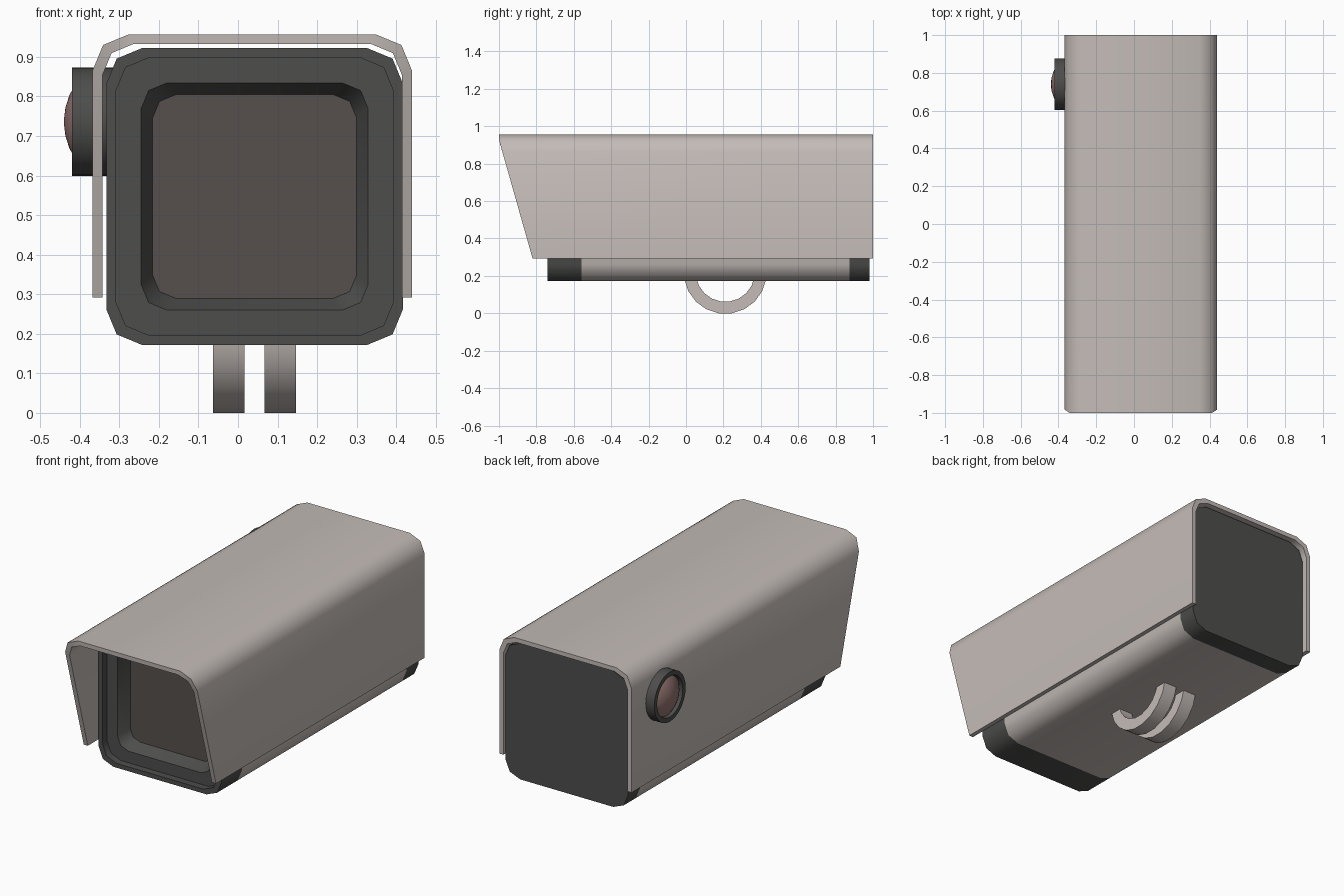
import bpy, bmesh
from math import sin, cos, pi, radians, sqrt

if "Cube" in bpy.data.objects:
    bpy.data.objects.remove(bpy.data.objects["Cube"])


def material(name, rgb):
    m = bpy.data.materials.new(name)
    m.diffuse_color = (*rgb, 1)
    m.use_nodes = True
    m.node_tree.nodes["Principled BSDF"].inputs["Base Color"].default_value = m.diffuse_color
    return m


SHELL = material("shell_paint", (0.55, 0.50, 0.475))
DARK = material("dark_plastic", (0.075, 0.075, 0.073))
GLASS = material("window_glass", (0.092, 0.08, 0.074))
RED = material("red_lens", (0.30, 0.18, 0.17))


def loft(name, loops, mat, cap_start=True, cap_end=True, ring=False, angle=50):
    """Skin closed loops of points; ring joins the last loop to the first."""
    bm = bmesh.new()
    rows = [[bm.verts.new(p) for p in loop] for loop in loops]
    n = len(rows[0])
    pairs = list(zip(rows, rows[1:])) + ([(rows[-1], rows[0])] if ring else [])
    for a, b in pairs:
        for i in range(n):
            j = (i + 1) % n
            bm.faces.new((a[i], a[j], b[j], b[i]))
    if cap_start and not ring:
        bm.faces.new(rows[0][::-1])
    if cap_end and not ring:
        bm.faces.new(rows[-1])
    bmesh.ops.recalc_face_normals(bm, faces=bm.faces[:])
    me = bpy.data.meshes.new(name)
    bm.to_mesh(me)
    bm.free()
    me.materials.append(mat)
    ob = bpy.data.objects.new(name, me)
    bpy.context.collection.objects.link(ob)
    bpy.ops.object.select_all(action='DESELECT')
    ob.select_set(True)
    bpy.context.view_layer.objects.active = ob
    bpy.ops.object.shade_smooth_by_angle(angle=radians(angle))
    return ob


def corner(cx, cz, r, start):
    """Quarter arc in two segments."""
    return [(cx + r * cos(start + k * pi / 4), cz + r * sin(start + k * pi / 4))
            for k in range(3)]


BX, BZ, BH = 0.042, 0.547, 0.375      # housing centre and half size


def section(y, inset, r):
    """Rounded square across the housing at depth y."""
    h = BH - inset - r
    pts = []
    for k, (sx, sz) in enumerate([(1, 1), (-1, 1), (-1, -1), (1, -1)]):
        pts += corner(BX + sx * h, BZ + sz * h, r, k * pi / 2)
    return [(x, y, z) for x, z in pts]


# Housing: middle shell and dark end caps
loft("housing_body", [section(-0.56, 0, 0.09), section(0.875, 0, 0.09)], SHELL)
loft("rear_cap", [section(0.875, 0, 0.09), section(0.98, 0, 0.09)], DARK)

# Front bezel with stepped rim and sloped window recess
loft("front_bezel", [section(-0.56, 0, 0.09), section(-0.74, 0, 0.09),
                     section(-0.74, 0.024, 0.085), section(-0.70, 0.024, 0.085),
                     section(-0.70, 0.088, 0.065), section(-0.63, 0.117, 0.06)],
     DARK, cap_end=False)
loft("front_window", [section(-0.63, 0.117, 0.06), section(-0.62, 0.117, 0.06)], GLASS)


# Sun hood: bent sheet with raked front edge
def hood_profile(x0, x1, top, r):
    return ([(x1, 0.292)] + corner(x1 - r, top - r, r, 0)
            + corner(x0 + r, top - r, r, pi / 2) + [(x0, 0.292)])


def rake(z):
    return max(-1.0, -0.82 - (z - 0.292) * 0.18 / 0.635)


outline = (hood_profile(-0.368, 0.44, 0.957, 0.092)
           + hood_profile(-0.343, 0.415, 0.933, 0.08)[::-1])
n = len(outline)
hood = loft("sun_hood", [[(x, rake(z), z) for x, z in outline],
                         [(x, 1.0, z) for x, z in outline]],
            SHELL, cap_start=False, cap_end=False)
# Close both sheet ends with quads between outer and inner outline
bm = bmesh.new()
bm.from_mesh(hood.data)
bm.verts.ensure_lookup_table()
for base in (0, n):
    for i in range(n // 2 - 1):
        ids = (i, i + 1, n - 2 - i, n - 1 - i)
        f = bm.faces.new([bm.verts[base + k] for k in ids])
        f.smooth = True
        for e in f.edges:
            if len(e.link_faces) == 2 and e.calc_face_angle(0) > 0.9:
                e.smooth = False
bmesh.ops.recalc_face_normals(bm, faces=bm.faces[:])
bm.to_mesh(hood.data)
bm.free()
bpy.ops.object.select_all(action='DESELECT')
hood.select_set(True)
bpy.context.view_layer.objects.active = hood
bpy.ops.object.shade_smooth_by_angle(angle=radians(50))


# Side sensor: barrel with hollow rim and domed lens
def disc(x, r, count=32):
    return [(x, 0.74 + r * cos(2 * pi * k / count), 0.736 + r * sin(2 * pi * k / count))
            for k in range(count)]


loft("sensor_barrel", [disc(-0.30, 0.137), disc(-0.42, 0.137),
                       disc(-0.42, 0.112), disc(-0.395, 0.108)], DARK)
R = 0.17
dome = [disc(-0.44 + R - sqrt(R * R - r * r), r) for r in (0.108, 0.09, 0.065, 0.035, 0.008)]
loft("sensor_lens", dome, RED)


# Mounting lugs: two square-section rings half sunk in the housing
def lug_ring(x, r, z, count=20):
    return [(x, 0.21 + r * cos(2 * pi * (k + 0.5) / count),
             z + r * sin(2 * pi * (k + 0.5) / count)) for k in range(count)]


for name, x0, x1 in (("mount_lug_left", -0.063, 0.017), ("mount_lug_right", 0.067, 0.147)):
    ro, ri = 0.222, 0.158
    zc = ro * cos(pi / 20)
    loft(name, [lug_ring(x0, ro, zc), lug_ring(x1, ro, zc),
                lug_ring(x1, ri, zc), lug_ring(x0, ri, zc)], SHELL, ring=True)
